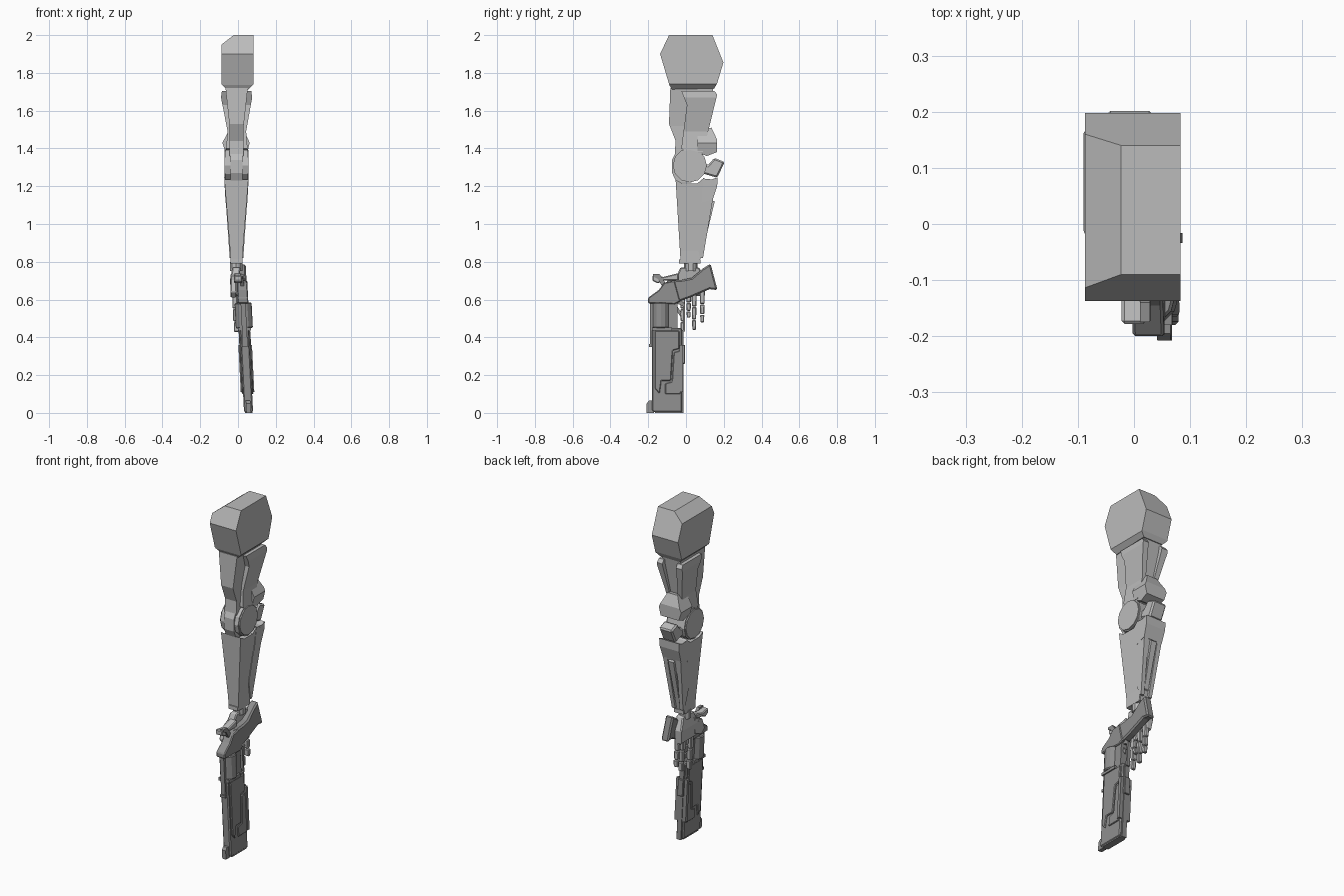
import bpy, bmesh, math
from mathutils import Vector


def material(name, v):
    m = bpy.data.materials.new(name)
    m.diffuse_color = (v, v, v, 1)
    return m


LIGHT = material("light grey armour", 0.50)
DARK = material("dark gunmetal", 0.27)


def finish(name, bm, mat, bevel=0):
    bmesh.ops.recalc_face_normals(bm, faces=bm.faces)
    me = bpy.data.meshes.new(name)
    bm.to_mesh(me)
    bm.free()
    me.materials.append(mat)
    ob = bpy.data.objects.new(name, me)
    bpy.context.collection.objects.link(ob)
    if bevel:
        b = ob.modifiers.new("chamfer", 'BEVEL')
        b.width, b.segments, b.limit_method = bevel, 1, 'ANGLE'
        b.angle_limit = math.radians(35)
    return ob


def at(table, z):
    """Interpolate rows of (z, x0, x1), ordered by rising z."""
    if z <= table[0][0]:
        return table[0][1:]
    for a, b in zip(table, table[1:]):
        if z <= b[0]:
            t = (z - a[0]) / (b[0] - a[0])
            return [a[i] + (b[i] - a[i]) * t for i in (1, 2)]
    return table[-1][1:]


def prism(name, profile, widths, mat=LIGHT, bevel=0):
    """Side profile of (y, z) points, with x limits that vary by height."""
    bm = bmesh.new()
    rows = [[bm.verts.new((s, y, z)) for y, z in profile] for s in (-1, 1)]
    n = len(profile)
    for r in rows:
        bm.faces.new(r)
    for i in range(n):
        j = (i + 1) % n
        bm.faces.new((rows[0][i], rows[0][j], rows[1][j], rows[1][i]))
    for row in widths[1:-1]:
        bmesh.ops.bisect_plane(bm, geom=bm.verts[:] + bm.edges[:] + bm.faces[:],
                               plane_co=(0, 0, row[0]), plane_no=(0, 0, 1))
    for v in bm.verts:
        lo, hi = at(widths, v.co.z)
        v.co.x = lo if v.co.x < 0 else hi
    return finish(name, bm, mat, bevel)


def box(name, x0, x1, y0, y1, z0, z1, mat=LIGHT, bevel=0):
    return prism(name, [(y0, z0), (y1, z0), (y1, z1), (y0, z1)], [(z0, x0, x1)], mat, bevel)


def drum(name, centre, radius, depth, axis, sides, mat=LIGHT, bevel=0):
    bm = bmesh.new()
    bmesh.ops.create_cone(bm, cap_ends=True, segments=sides, radius1=radius,
                          radius2=radius, depth=depth)
    ob = finish(name, bm, mat, bevel)
    ob.rotation_euler = Vector(axis).to_track_quat('Z', 'Y').to_euler()
    ob.location = centre
    return ob


# Shoulder block: hexagonal profile, sloped outer top edge, tapered underside
shoulder = prism("shoulder", [(-.09, 2), (-.137, 1.9), (-.088, 1.735), (-.075, 1.713),
                              (.15, 1.718), (.165, 1.745), (.198, 1.855), (.14, 2)],
                 [(1.713, -.06, .055), (1.74, -.087, .083), (2, -.087, .083)])
bm = bmesh.new()
bm.from_mesh(shoulder.data)
cut = bmesh.ops.bisect_plane(bm, geom=bm.verts[:] + bm.edges[:] + bm.faces[:],
                             plane_co=(-.087, 0, 1.95), plane_no=(-.05, 0, .064),
                             clear_outer=True)
bmesh.ops.holes_fill(bm, edges=[e for e in bm.edges if e.is_boundary])
bm.to_mesh(shoulder.data)
bm.free()

# Upper arm: narrow core with two flaring side plates
prism("upper_arm_core", [(-.083, 1.72), (-.09, 1.53), (-.055, 1.44), (-.06, 1.36),
                         (.09, 1.36), (.105, 1.48), (.145, 1.72)],
      [(1.36, -.045, .03), (1.52, -.045, .03), (1.72, -.066, .052)])
for name, w in (("left_arm_plate", [(1.38, -.065, -.03), (1.49, -.055, -.03), (1.67, -.09, -.05), (1.705, -.085, -.05)]),
                ("right_arm_plate", [(1.38, .02, .052), (1.49, .02, .043), (1.67, .038, .075), (1.705, .038, .07)])):
    prism(name, [(-.025, 1.705), (.005, 1.63), (-.025, 1.40), (.0, 1.38), (.09, 1.38),
                 (.12, 1.5), (.165, 1.685), (.15, 1.705)], w)
prism("triceps_guard", [(.06, 1.38), (.06, 1.5), (.135, 1.51), (.163, 1.45), (.163, 1.38), (.11, 1.36)],
      [(1.36, -.06, .045), (1.43, -.083, .062), (1.51, -.04, .025)])

# Elbow: hinge drum, rim discs, front bar and back pad
drum("elbow_hinge", (-.008, .02, 1.31), .09, .115, (1, 0, 0), 12)
drum("elbow_caps", (-.008, .02, 1.31), .083, .128, (1, 0, 0), 12)
prism("elbow_front_bar", [(-.05, 1.22), (-.073, 1.27), (-.073, 1.34), (-.05, 1.39), (.03, 1.39), (.03, 1.22)],
      [(1.22, -.04, .025)])
prism("elbow_pad", [(.08, 1.27), (.08, 1.33), (.115, 1.31), (.15, 1.35), (.205, 1.328), (.165, 1.245)],
      [(1.245, -.05, .035)], bevel=.008)

# Forearm: tapered body with raised side panels and a rear blade
FORE = [(.79, -.04, .024), (.86, -.042, .026), (1.235, -.072, .055)]
prism("forearm", [(-.055, 1.235), (-.028, .79), (.07, .79), (.085, .86), (.148, 1.17),
                  (.15, 1.235), (.09, 1.24), (.06, 1.215), (-.02, 1.215)], FORE)
prism("forearm_rear_cuff", [(.08, 1.11), (.142, 1.13), (.165, 1.2), (.167, 1.247), (.12, 1.23), (.09, 1.245)],
      [(1.11, -.066, .049), (1.247, -.073, .057)])
for s in (-1, 1):
    c = -.008
    lo, hi = .022, .042
    prism("forearm_rail_" + ("right" if s > 0 else "left"),
          [(.05, .93), (.075, 1.105), (.144, 1.14), (.09, .82), (.075, .82)],
          [(z, *sorted((c + s * a, c + s * b))) for z, a, b in ((.82, .015, .036), (1.14, .03, .058))])
prism("forearm_spine", [(.06, .84), (.09, .86), (.152, 1.12), (.1, 1.14)],
      [(.84, -.02, .004), (1.14, -.026, .01)])
box("wrist_collar", -.037, .022, -.036, .078, .79, .812)
drum("wrist", (-.01, .025, .775), .035, .05, (0, 0, 1), 10)

# Hand: palm, knuckle, thumb and jointed fingers
prism("palm", [(-.03, .77), (.07, .77), (.105, .70), (.1, .62), (-.05, .62), (-.06, .70)],
      [(.62, -.035, .0), (.70, -.043, .004), (.77, -.03, .015)], bevel=.006)
prism("thumb", [(-.04, .74), (-.04, .70), (-.12, .70), (-.15, .685), (-.178, .70), (-.178, .728), (-.12, .72)],
      [(.685, -.022, .022)], bevel=.005)
prism("thumb_base", [(-.02, .74), (-.02, .64), (-.09, .61), (-.12, .64), (-.10, .70)],
      [(.61, -.04, -.008)], bevel=.005)
for name, y, top, tip in (("index_finger", -.018, .64, .425), ("middle_finger", .043, .65, .435),
                          ("ring_finger", .086, .645, .475), ("curled_finger", .014, .64, .5)):
    a, b = top - (top - tip) * .42, top - (top - tip) * .74
    x = -.03 if name == "index_finger" else -.02
    for k, (z1, z0, w) in enumerate(((top, a, .014), (a, b, .0125), (b, tip, .011))):
        prism(f"{name}_{k + 1}", [(y - w, z1), (y + w, z1), (y + w * .85, z0 + .004), (y - w * .85, z0 + .004)],
              [(z0, x + .004 * k, x + .027 + .004 * k)], bevel=.004)


# Gun: everything leans sideways a little as it rises
def gun(name, profile, half, bevel=0, shift=0):
    zs = [p[1] for p in profile]
    return prism(name, profile, [(z, .056 - .05 * z + shift - half, .056 - .05 * z + shift + half)
                                 for z in (min(zs), max(zs))], DARK, bevel)


def rect(y0, y1, z0, z1):
    return [(y0, z0), (y1, z0), (y1, z1), (y0, z1)]


gun("grip", [(.13, .79), (.167, .65), (.125, .655), (.02, .61), (-.055, .583), (-.10, .60),
             (-.08, .70), (-.02, .705), (.03, .715), (.09, .765)], .024, .008)
gun("frame_back", [(-.2, .58), (-.2, .61), (-.145, .65), (-.115, .69), (-.06, .70), (-.03, .59), (-.06, .575)],
    .028, .005)
gun("hammer", [(-.07, .70), (-.11, .69), (-.14, .735), (-.175, .735), (-.175, .722), (-.15, .71), (-.12, .66), (-.08, .66)], .009)
gun("top_strap", rect(-.19, -.165, .35, .60), .013)
gun("frame_bridge", rect(-.10, -.045, .42, .60), .02)
gun("strap_block", rect(-.197, -.17, .35, .365), .016)
z = .515
drum("cylinder", (.056 - .05 * z, -.133, z), .045, .135, (-.05, 0, 1), 12, DARK, .005)
gun("cylinder_yoke", rect(-.18, -.075, .435, .452), .034)
gun("trigger_guard_bottom", rect(-.015, -.004, .43, .57), .01)
gun("trigger_guard_back", [(-.06, .60), (-.05, .58), (-.004, .56), (-.004, .575), (-.03, .60)], .01)
gun("trigger", [(-.05, .57), (-.025, .53), (-.03, .51), (-.05, .54)], .006)

# Barrel shroud, raised plates, lower rail, muzzle and sight
gun("barrel_shroud", [(-.18, .012), (-.18, .45), (-.02, .45), (-.02, .005), (-.17, .005)], .024, .006)
gun("side_plates", [(-.14, .10), (-.165, .13), (-.165, .435), (-.035, .435), (-.035, .34), (-.07, .33),
                    (-.08, .17), (-.13, .17)], .031, .004)
gun("lower_side_plates", [(-.03, .10), (-.03, .33), (-.064, .32), (-.074, .165), (-.11, .155), (-.11, .10)], .03, .003)
gun("lower_rail", rect(-.035, -.012, .0, .44), .014)
gun("lower_rail_clip", rect(-.03, -.004, .26, .36), .018, .003)
gun("rail_pin", rect(-.034, -.016, .11, .36), .036)
gun("muzzle", rect(-.165, -.03, 0, .02), .02)
gun("front_sight", [(-.208, 0), (-.208, .05), (-.195, .065), (-.17, .065), (-.17, 0)], .012)
